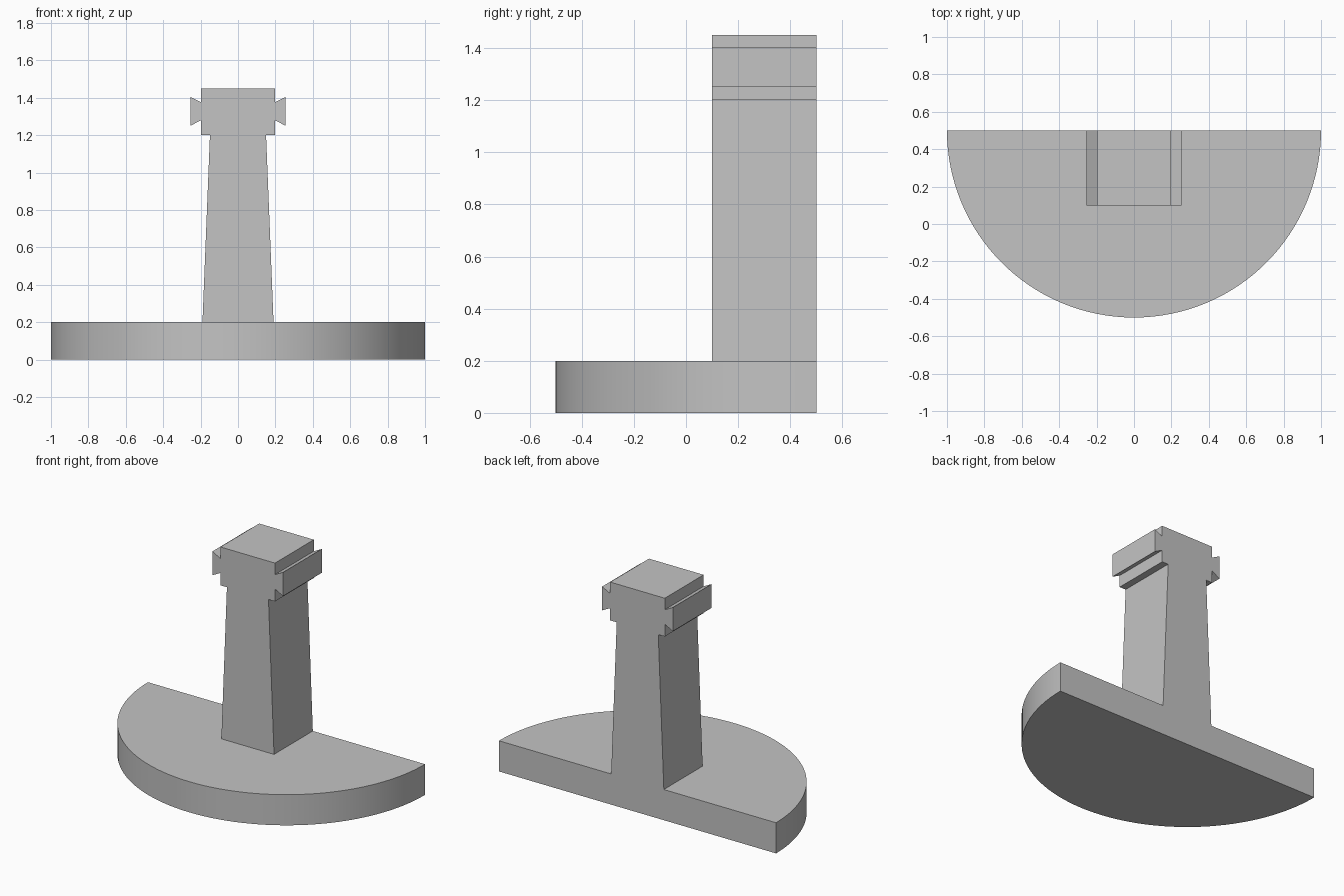
import bpy
import bmesh
import math

cube = bpy.data.objects.get("Cube")
if cube:
    bpy.data.objects.remove(cube, do_unlink=True)

BACK, FRONT = 0.5, 0.1
BASE_TOP = 0.2

grey = bpy.data.materials.new("light grey")
grey.use_nodes = True
colour = (0.55, 0.55, 0.55, 1)
grey.diffuse_color = colour
grey.node_tree.nodes["Principled BSDF"].inputs["Base Color"].default_value = colour


def extrude_profile(name, points, offset):
    """Fill a closed outline and extrude it into a solid."""
    bm = bmesh.new()
    face = bm.faces.new([bm.verts.new(p) for p in points])
    result = bmesh.ops.extrude_face_region(bm, geom=[face], use_keep_orig=True)
    moved = [g for g in result["geom"] if isinstance(g, bmesh.types.BMVert)]
    bmesh.ops.translate(bm, vec=offset, verts=moved)
    bmesh.ops.recalc_face_normals(bm, faces=bm.faces)
    mesh = bpy.data.meshes.new(name)
    bm.to_mesh(mesh)
    bm.free()
    mesh.materials.append(grey)
    obj = bpy.data.objects.new(name, mesh)
    bpy.context.collection.objects.link(obj)
    return obj


# Half-round base with its flat side at the back
steps = 64
arc = [math.pi + math.pi * i / steps for i in range(steps + 1)]
base = extrude_profile(
    "base", [(math.cos(a), BACK + math.sin(a), 0) for a in arc], (0, 0, BASE_TOP))
bpy.ops.object.select_all(action="DESELECT")
base.select_set(True)
bpy.context.view_layer.objects.active = base
bpy.ops.object.shade_smooth_by_angle(angle=math.radians(30))

# Tapered post, stepped head and a flared rail on each side, as one outline
half = [(0.19, BASE_TOP), (0.15, 1.2), (0.197, 1.2), (0.197, 1.28),
        (0.255, 1.25), (0.255, 1.405), (0.197, 1.375), (0.197, 1.45)]
outline = half + [(-x, z) for x, z in reversed(half)]
extrude_profile("post_with_rails", [(x, FRONT, z) for x, z in outline],
                (0, BACK - FRONT, 0))
